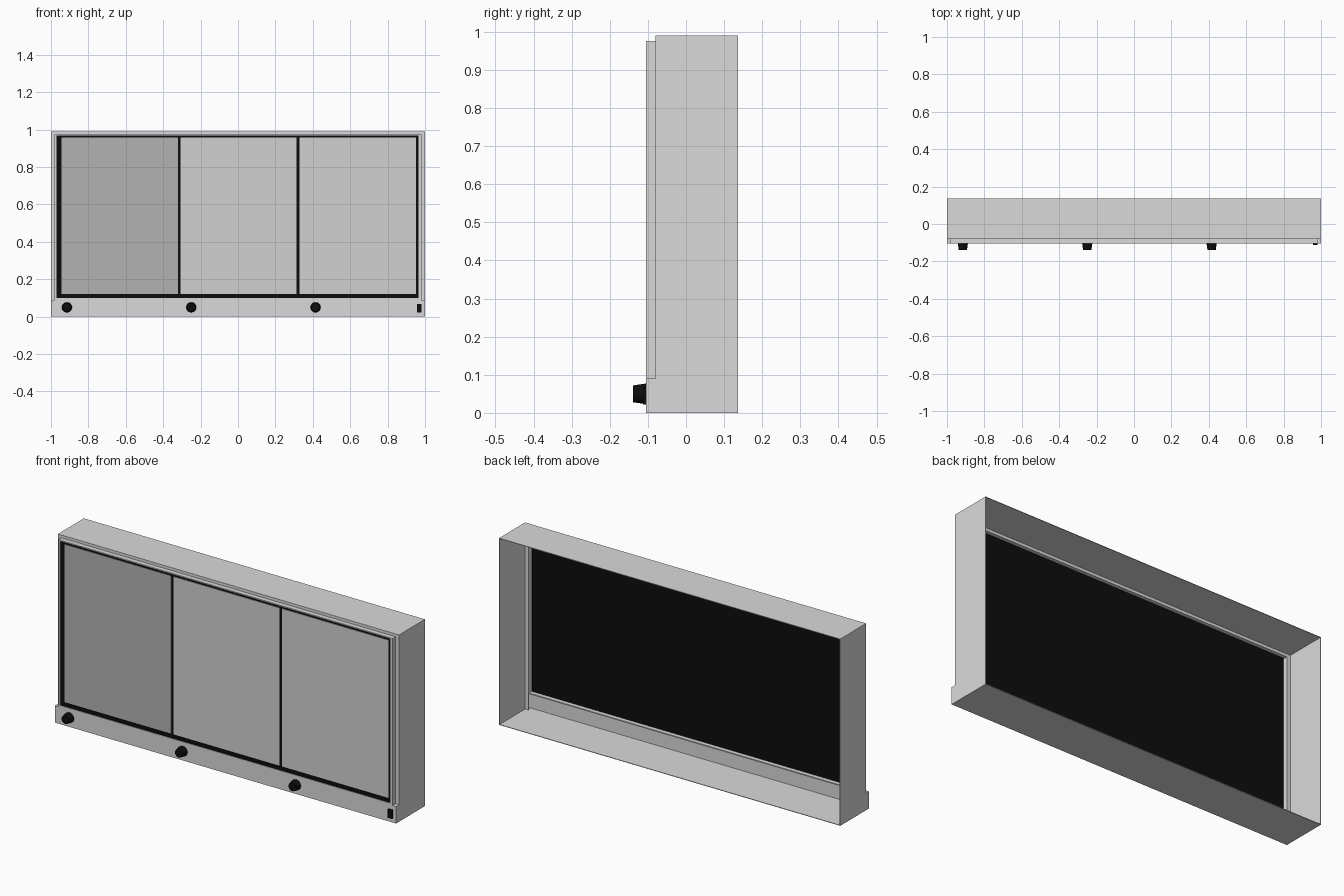
import bpy, bmesh, math

cube = bpy.data.objects.get("Cube")
if cube:
    bpy.data.objects.remove(cube, do_unlink=True)


def material(name, value):
    m = bpy.data.materials.new(name)
    m.use_nodes = True
    colour = (value, value, value, 1)
    m.diffuse_color = colour
    m.node_tree.nodes["Principled BSDF"].inputs["Base Color"].default_value = colour
    return m


CASE = material("light grey casing", 0.7)
PANEL = material("grey panel", 0.64)
DARK_PANEL = material("dark grey panel", 0.45)
BLACK = material("black", 0.004)


def finish(name, bm, mat):
    bmesh.ops.recalc_face_normals(bm, faces=bm.faces)
    mesh = bpy.data.meshes.new(name)
    bm.to_mesh(mesh)
    bm.free()
    mesh.materials.append(mat)
    ob = bpy.data.objects.new(name, mesh)
    bpy.context.collection.objects.link(ob)
    return ob


def box(name, x, y, z, mat):
    """Block spanning the given (low, high) ranges."""
    bm = bmesh.new()
    bmesh.ops.create_cube(bm, size=1)
    for v in bm.verts:
        v.co = [r[0] if c < 0 else r[1] for c, r in zip(v.co, (x, y, z))]
    return finish(name, bm, mat)


def ring(name, outer, inner, y, mat):
    """Rectangular tube along y; rectangles are (x0, x1, z0, z1)."""
    bm = bmesh.new()
    loops = []
    for x0, x1, z0, z1 in (outer, inner):
        for d in y:
            loops.append([bm.verts.new((px, d, pz)) for px, pz in
                          ((x0, z0), (x1, z0), (x1, z1), (x0, z1))])
    of, ob, nf, nb = loops
    for a, b in ((of, ob), (ob, nb), (nb, nf), (nf, of)):
        for i in range(4):
            j = (i + 1) % 4
            bm.faces.new((a[i], a[j], b[j], b[i]))
    return finish(name, bm, mat)


def inset(rect, t):
    return rect[0] + t, rect[1] - t, rect[2] + t, rect[3] - t


FRONT, STEP, BACK = -0.105, -0.08, 0.137
T = 0.003

# Deep casing, open at the back, with a thin flange around the front
case = (-1, 1, 0, 0.99)
frame = (-0.98, 0.98, 0.09, 0.975)
ring("casing", case, inset(case, T), (STEP, BACK), CASE)
ring("casing_flange", inset(case, T), (-0.977, 0.977, T, 0.972), (STEP, STEP + T), CASE)

# Raised screen frame: hollow sides with a narrow front lip
ring("frame_sides", frame, inset(frame, T), (FRONT, STEP), CASE)
ring("frame_lip", inset(frame, T), (-0.97, 0.966, 0.099, 0.969), (FRONT, FRONT + T), CASE)

# Hollow control bar along the bottom
bar = (-1, 1, 0, 0.09)
ring("bar_sides", bar, inset(bar, T), (FRONT, STEP), CASE)
box("bar_front", (-1 + T, 1 - T), (FRONT, FRONT + T), (T, 0.09 - T), CASE)

# Black backing with three panels on it
box("backing", (-0.972, 0.968), (-0.099, -0.095), (0.097, 0.971), BLACK)
for name, x, mat in (("right_panel", (-0.945, -0.322), DARK_PANEL),
                     ("middle_panel", (-0.308, 0.314), PANEL),
                     ("left_panel", (0.328, 0.953), PANEL)):
    box(name, x, (-0.102, -0.098), (0.122, 0.958), mat)

# Tapered control knobs
for i, x in enumerate((-0.915, -0.25, 0.415)):
    bm = bmesh.new()
    bmesh.ops.create_cone(bm, cap_ends=True, segments=24,
                          radius1=0.027, radius2=0.022, depth=0.034)
    knob = finish(f"knob_{i + 1}", bm, BLACK)
    knob.rotation_euler.x = math.pi / 2
    knob.location = (x, FRONT - 0.017, 0.05)
    bpy.ops.object.select_all(action="DESELECT")
    knob.select_set(True)
    bpy.context.view_layer.objects.active = knob
    bpy.ops.object.shade_smooth_by_angle(angle=math.radians(35))

# Power switch
box("power_switch", (0.957, 0.981), (FRONT - 0.008, FRONT), (0.022, 0.068), BLACK)
